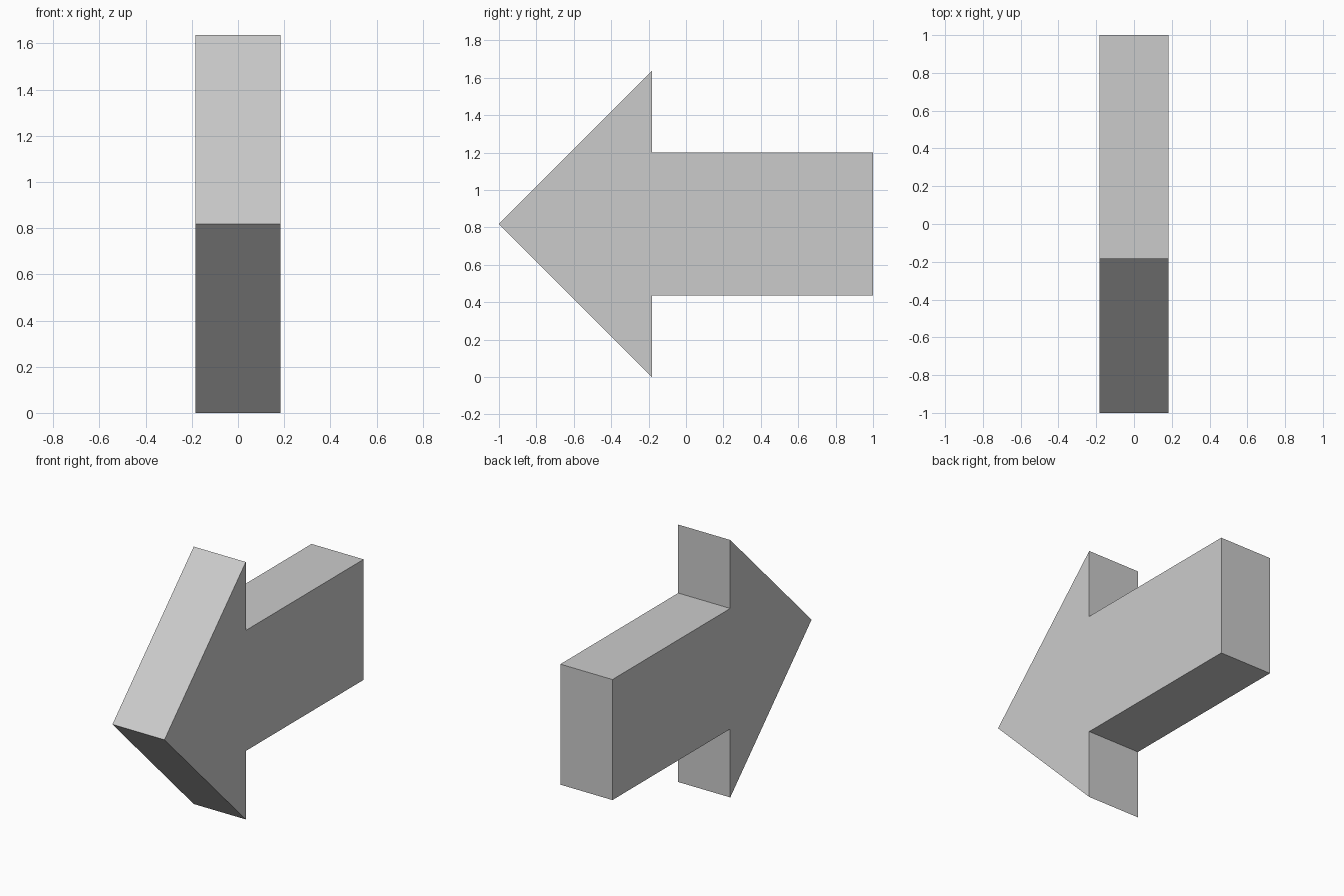
import bpy
import bmesh

if "Cube" in bpy.data.objects:
    bpy.data.objects.remove(bpy.data.objects["Cube"])

HALF_WIDTH = 0.183   # half thickness along x
MID_Z = 0.818        # height of the arrow axis
SHAFT = 0.383        # half height of the shaft
NECK_Y = -0.183      # where the head meets the shaft

# Plain grey
grey = bpy.data.materials.new("plain_grey")
grey.diffuse_color = (0.6, 0.6, 0.6, 1.0)
grey.use_nodes = True
grey.node_tree.nodes["Principled BSDF"].inputs["Base Color"].default_value = grey.diffuse_color

# Upper half of the side profile (y, height above axis), mirrored below
upper = [(-1.0, 0.0), (NECK_Y, MID_Z), (NECK_Y, SHAFT), (1.0, SHAFT)]
profile = upper + [(y, -h) for y, h in reversed(upper[1:])]

# Arrow: profile face extruded across the thickness
bm = bmesh.new()
side = bm.faces.new([bm.verts.new((-HALF_WIDTH, y, MID_Z + h)) for y, h in profile])
result = bmesh.ops.extrude_face_region(bm, geom=[side], use_keep_orig=True)
moved = [g for g in result["geom"] if isinstance(g, bmesh.types.BMVert)]
bmesh.ops.translate(bm, verts=moved, vec=(2 * HALF_WIDTH, 0, 0))
bmesh.ops.recalc_face_normals(bm, faces=bm.faces)

mesh = bpy.data.meshes.new("arrow")
bm.to_mesh(mesh)
bm.free()
mesh.materials.append(grey)
bpy.context.collection.objects.link(bpy.data.objects.new("arrow", mesh))
